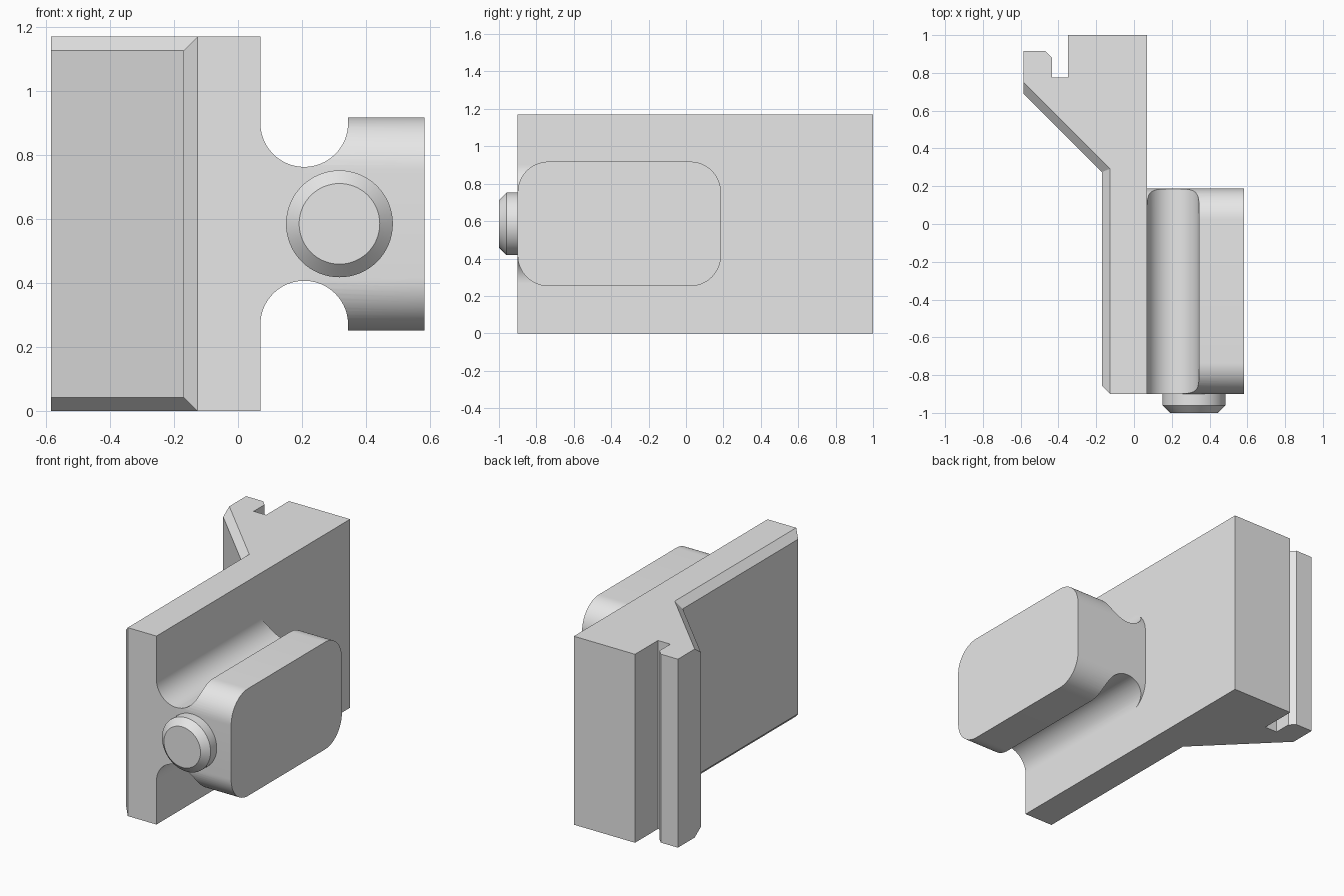
import bpy, bmesh
from math import cos, sin, pi, radians
from mathutils import Vector

if "Cube" in bpy.data.objects:
    bpy.data.objects.remove(bpy.data.objects["Cube"])

HEIGHT, MID = 1.17, 0.585
FRONT, FACE_X, GROOVE_X = -0.9, 0.07, 0.207
HEAD_BACK, HEAD_LOW, HEAD_TOP = 0.187, 0.252, 0.918

grey = bpy.data.materials.new("light grey")
grey.use_nodes = True
grey.diffuse_color = (0.8, 0.8, 0.8, 1)
grey.node_tree.nodes["Principled BSDF"].inputs["Base Color"].default_value = (0.8, 0.8, 0.8, 1)


def loft(name, loops):
    """Closed solid through matching loops of 3D points."""
    bm = bmesh.new()
    rings = [[bm.verts.new(p) for p in loop] for loop in loops]
    for a, b in zip(rings, rings[1:]):
        for i in range(len(a)):
            j = (i + 1) % len(a)
            bm.faces.new((a[i], a[j], b[j], b[i]))
    bm.faces.new(rings[0][::-1])
    bm.faces.new(rings[-1])
    bmesh.ops.remove_doubles(bm, verts=bm.verts, dist=0.0001)
    bmesh.ops.recalc_face_normals(bm, faces=bm.faces)
    mesh = bpy.data.meshes.new(name)
    bm.to_mesh(mesh)
    bm.free()
    mesh.materials.append(grey)
    obj = bpy.data.objects.new(name, mesh)
    bpy.context.collection.objects.link(obj)
    return obj


def smooth(obj):
    bpy.ops.object.select_all(action='DESELECT')
    obj.select_set(True)
    bpy.context.view_layer.objects.active = obj
    bpy.ops.object.shade_smooth_by_angle(angle=radians(30))


# Wall with hooked rear arm, its slanted side chamfered along the rims
def wall_profile(slant_y, corner, front_y, z):
    points = [(FACE_X, FRONT), (FACE_X, 1), (-0.35, 1), (-0.35, 0.775),
              (-0.435, 0.775), (-0.435, 0.882), (-0.468, 0.915), (-0.585, 0.915),
              (-0.585, slant_y), corner, (corner[0], front_y), (-0.127, FRONT)]
    return [(x, y, z) for x, y in points]


rim = (0.75, (-0.127, 0.292), FRONT)
side = (0.69, (-0.17, 0.275), FRONT + 0.043)
loft("wall", [wall_profile(*rim, 0), wall_profile(*side, 0.043),
              wall_profile(*side, HEIGHT - 0.043), wall_profile(*rim, HEIGHT)])


# Rounded slab across x, with separate front and back corner radii
def rounded_slab(name, x0, x1, front_r, back_r, steps=16):
    corners = [(HEAD_BACK, HEAD_TOP, -1, -1, back_r, 0), (FRONT, HEAD_TOP, 1, -1, front_r, 1),
               (FRONT, HEAD_LOW, 1, 1, front_r, 2), (HEAD_BACK, HEAD_LOW, -1, 1, back_r, 3)]
    outline = []
    for y, z, sy, sz, r, quarter in corners:
        for i in range(steps + 1 if r else 1):
            a = (quarter + i / steps) * pi / 2
            outline.append((y + sy * r + r * cos(a), z + sz * r + r * sin(a)) if r else (y, z))
    return loft(name, [[(x, y, z) for y, z in outline] for x in (x0, x1)])


parts = [rounded_slab("neck", FACE_X - 0.005, GROOVE_X, 0, 0.165),
         rounded_slab("head", GROOVE_X, 0.583, 0.165, 0.165)]

# Round grooves above and below the neck
cutters = []
for sign in (1, -1):
    r = 0.137
    arc = [(GROOVE_X + r * cos(pi + pi * i / 40), 0.315 - r * abs(sin(pi * i / 40)))
           for i in range(41)]
    arc += [(GROOVE_X + r, 0.6), (GROOVE_X - r, 0.6)]
    cutters.append(loft("groove_cutter", [[(x, y, MID + sign * z) for x, z in arc]
                                          for y in (-1.2, 0.5)]))
for part in parts:
    for cutter in cutters:
        mod = part.modifiers.new("groove", 'BOOLEAN')
        mod.operation = 'DIFFERENCE'
        mod.solver = 'EXACT'
        mod.object = cutter
    graph = bpy.context.evaluated_depsgraph_get()
    cut_mesh = bpy.data.meshes.new_from_object(part.evaluated_get(graph))
    part.modifiers.clear()
    part.data = cut_mesh
    smooth(part)
for cutter in cutters:
    bpy.data.objects.remove(cutter)

# Chamfered round peg on the front
centre = Vector((0.317, 0, MID))
peg = loft("peg", [[centre + Vector((r * cos(a), y, r * sin(a)))
                    for a in (2 * pi * i / 64 for i in range(64))]
                   for y, r in ((FRONT + 0.01, 0.167), (-0.96, 0.167), (-1, 0.126))])
smooth(peg)
